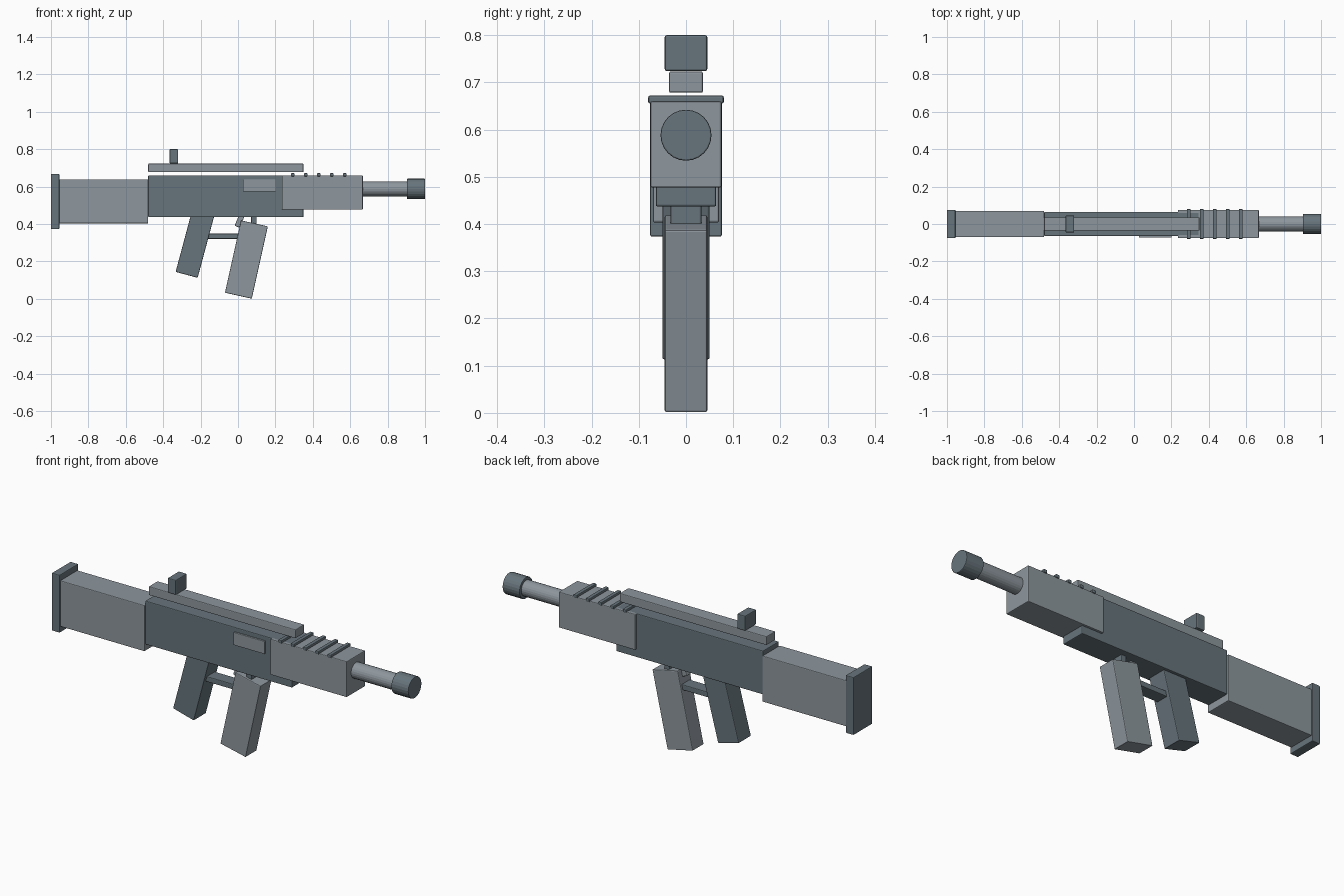
import bpy, math

if "Cube" in bpy.data.objects:
    bpy.data.objects.remove(bpy.data.objects["Cube"])


def material(name, rgb):
    m = bpy.data.materials.new(name)
    m.diffuse_color = (*rgb, 1.0)
    m.use_nodes = True
    m.node_tree.nodes["Principled BSDF"].inputs["Base Color"].default_value = m.diffuse_color
    return m


LIGHT = material("light_steel_grey", (0.27, 0.31, 0.34))
DARK = material("dark_steel_grey", (0.135, 0.175, 0.20))


def finish(ob, name, mat, bevel):
    ob.name = name
    ob.data.materials.append(mat)
    mod = ob.modifiers.new("edge_softening", 'BEVEL')
    mod.width = bevel
    mod.segments = 2
    mod.limit_method = 'ANGLE'
    mod.angle_limit = math.radians(40)
    return ob


def box(name, center, size, mat, tilt=0.0, bevel=0.004):
    """Bevelled block, tilted in the side plane by degrees."""
    bpy.ops.mesh.primitive_cube_add(size=1, location=center)
    ob = bpy.context.object
    ob.scale = size
    bpy.ops.object.transform_apply(location=False, rotation=False, scale=True)
    ob.rotation_euler = (0, math.radians(tilt), 0)
    return finish(ob, name, mat, bevel)


def block(name, x0, x1, half_y, z0, z1, mat, bevel=0.004):
    """Straight block given by its side outline and half width."""
    return box(name, ((x0 + x1) / 2, 0, (z0 + z1) / 2),
               (x1 - x0, 2 * half_y, z1 - z0), mat, 0, bevel)


def tube(name, x0, x1, z, radius, mat):
    bpy.ops.mesh.primitive_cylinder_add(
        vertices=24, radius=radius, depth=x1 - x0,
        location=((x0 + x1) / 2, 0, z), rotation=(0, math.pi / 2, 0))
    return finish(bpy.context.object, name, mat, 0.003)


# Stock and body
block("butt_plate", -1.0, -0.955, 0.076, 0.373, 0.668, DARK)
block("stock", -0.958, -0.48, 0.07, 0.403, 0.638, LIGHT)
block("receiver", -0.48, 0.35, 0.064, 0.437, 0.66, DARK)
block("handguard", 0.235, 0.667, 0.075, 0.477, 0.66, LIGHT)

# Side cover plate on the front side only
box("side_cover", (0.113, -0.066, 0.605), (0.175, 0.014, 0.065), LIGHT, 0, 0.002)

# Top rail and rear sight
block("top_rail", -0.48, 0.35, 0.036, 0.678, 0.723, LIGHT)
block("rear_sight", -0.366, -0.32, 0.045, 0.724, 0.80, DARK)

# Ribs across the handguard
for i in range(5):
    x = 0.293 + i * 0.0695
    block(f"rib_{i + 1}", x - 0.01, x + 0.01, 0.08, 0.655, 0.672, DARK)

# Barrel and muzzle
tube("barrel", 0.66, 0.91, 0.588, 0.04, LIGHT)
tube("muzzle", 0.903, 1.0, 0.588, 0.054, DARK)

# Grip and magazine lean forward toward the top
box("grip", (-0.228, 0, 0.302), (0.122, 0.10, 0.36), DARK, 15)
box("magazine", (0.045, 0, 0.21), (0.147, 0.09, 0.396), LIGHT, 12.5)

# Trigger and guard
block("guard_bar", -0.20, 0.10, 0.033, 0.321, 0.349, DARK)
block("guard_post", 0.07, 0.10, 0.033, 0.33, 0.445, DARK)
box("trigger", (0.008, 0, 0.415), (0.03, 0.034, 0.065), LIGHT, 22)
